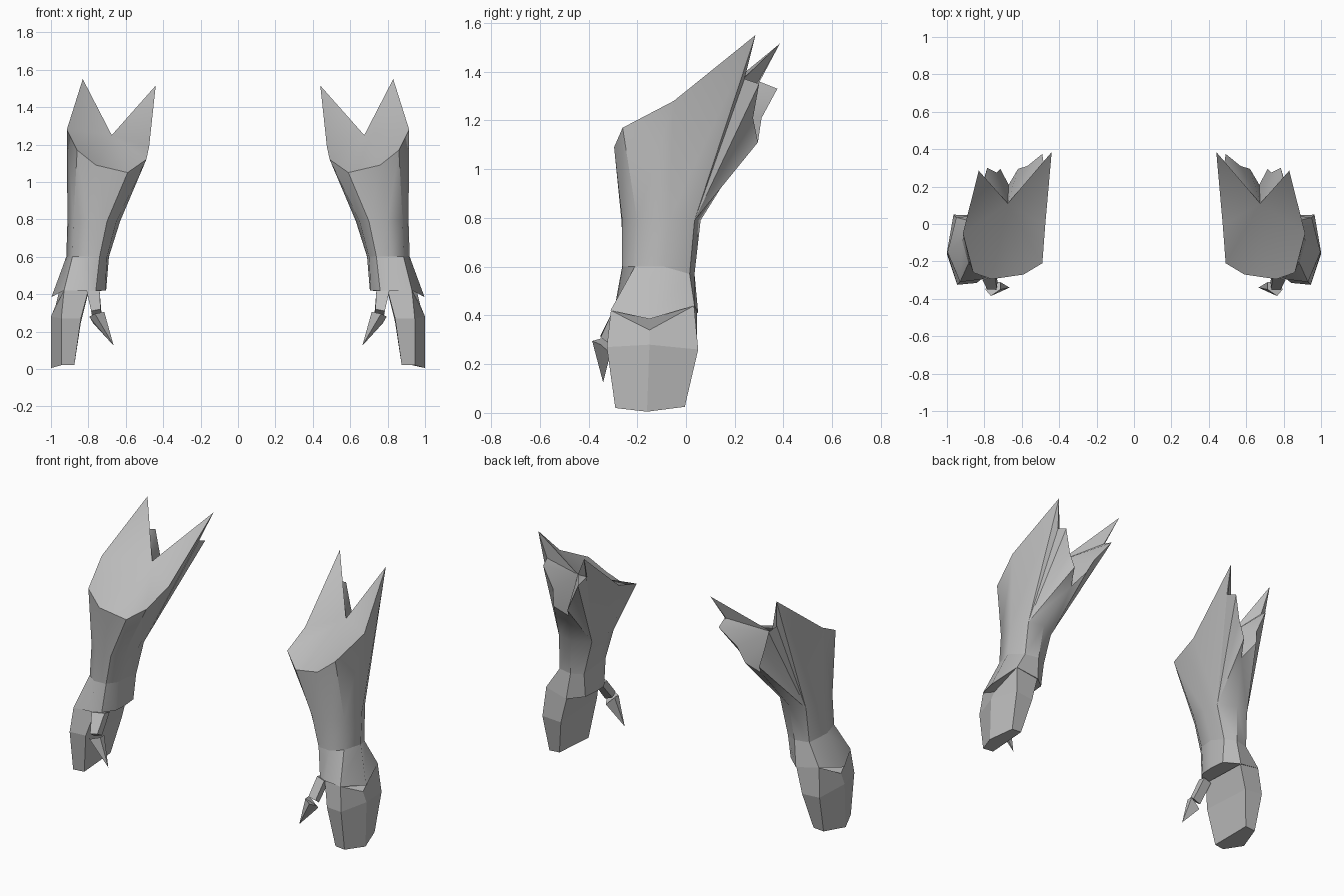
import bpy, bmesh

if "Cube" in bpy.data.objects:
    bpy.data.objects.remove(bpy.data.objects["Cube"])

grey = bpy.data.materials.new("plain_grey")
grey.diffuse_color = (0.5, 0.5, 0.5, 1)
grey.use_nodes = True
grey.node_tree.nodes["Principled BSDF"].inputs["Base Color"].default_value = grey.diffuse_color


def make_part(name, verts, faces, angle):
    """Mesh for the +x arm, mirrored to the -x arm."""
    mesh = bpy.data.meshes.new(name)
    mesh.from_pydata(verts, [], faces)
    bm = bmesh.new()
    bm.from_mesh(mesh)
    bmesh.ops.recalc_face_normals(bm, faces=bm.faces[:])
    bm.to_mesh(mesh)
    bm.free()
    mesh.materials.append(grey)
    ob = bpy.data.objects.new(name, mesh)
    bpy.context.collection.objects.link(ob)
    bpy.context.view_layer.objects.active = ob
    ob.select_set(True)
    if angle:
        bpy.ops.object.shade_smooth_by_angle(angle=angle)
    mod = ob.modifiers.new("mirror", 'MIRROR')
    mod.use_mirror_merge = False
    ob.select_set(False)
    return ob


def bridge(a, b, n):
    """Quads between two rings of n vertices starting at a and b."""
    return [(a + i, a + (i + 1) % n, b + (i + 1) % n, b + i) for i in range(n)]


def loft(name, rings, angle=0):
    n = len(rings[0])
    faces = [tuple(range(n)), tuple(range(n * (len(rings) - 1), n * len(rings)))]
    for k in range(len(rings) - 1):
        faces += bridge(k * n, (k + 1) * n, n)
    return make_part(name, [v for r in rings for v in r], faces, angle)


# Sleeve: collar outline with two tall points and a jagged rear cleft
collar = [(.915, -.05, 1.28), (.86, -.26, 1.17), (.76, -.295, 1.09),
          (.59, -.27, 1.05), (.49, -.21, 1.12), (.475, -.01, 1.19)]
inner_rim = [(.44, .385, 1.515), (.48, .30, 1.36), (.49, .375, 1.33),
             (.57, .31, 1.21), (.62, .295, 1.11)]
cleft_base = [(.67, .21, 1.03)]
outer_rim = [(.715, .295, 1.11), (.735, .275, 1.21), (.785, .30, 1.35),
             (.80, .24, 1.37), (.83, .285, 1.55)]
valley = (.675, .11, 1.25)
top = collar + inner_rim + cleft_base + outer_rim
nt = len(top)

# Sleeve rings below: mid forearm, wrist
forearm = [(.912, -.07), (.88, -.2), (.80, -.262), (.70, -.265), (.65, -.21),
           (.63, -.1), (.655, .0), (.76, .06), (.86, .035)]
wrist = [(.918, -.09), (.885, -.21), (.82, -.262), (.74, -.255), (.70, -.2),
         (.69, -.1), (.71, .0), (.78, .035), (.87, .015)]
forearm = [(x, y, .79) for x, y in forearm]
wrist = [(x, y, .6 if y < -.05 else .57) for x, y in wrist]
verts = top + [valley] + forearm + wrist
v, f, w = nt, nt + 1, nt + 10
faces = [(v, i, (i + 1) % nt) for i in range(nt)]                # cap and pleats
faces += [(i, i + 1, f + i + 1, f + i) for i in range(5)]        # front wall
faces += [(5, 6, f + 6, f + 5), (nt - 1, 0, f, f + 8)]           # side walls
faces += [(f + 6, i, i + 1) for i in range(6, 11)]               # inner leaf
faces += [(f + 8, i, i + 1) for i in range(11, 16)]              # outer leaf
faces += [(f + 6, 11, f + 7), (f + 7, 11, f + 8)]
faces += bridge(f, w, 9) + [tuple(range(w, w + 9))]
make_part("sleeve", verts, faces, .7)

# Flared cuff
cuff = [(.997, -.15, .385), (.93, -.31, .42), (.81, -.295, .42), (.76, -.27, .42),
        (.71, -.2, .42), (.705, -.12, .42), (.715, -.02, .42), (.80, .05, .41),
        (.95, .035, .44)]
loft("cuff", [wrist, cuff], .7)

# Flat mitten hand
loft("hand", [
    [(.80, -.28, .42), (.93, -.308, .42), (.975, -.15, .34), (.95, .033, .44), (.80, .045, .41)],
    [(.84, -.315, .27), (.945, -.325, .27), (1.0, -.15, .28), (.965, .05, .26), (.84, .045, .25)],
    [(.875, -.28, .02), (.945, -.29, .02), (1.0, -.16, .005), (.955, -.005, .025), (.885, -.005, .03)],
])

# Thumb stem and pointed thumb tip
loft("thumb_stem", [
    [(.81, -.30, .42), (.74, -.27, .42), (.74, -.22, .41), (.80, -.23, .40)],
    [(.785, -.35, .31), (.735, -.35, .32), (.73, -.31, .30), (.78, -.31, .28)],
])
tip = [(.715, -.31, .305), (.715, -.35, .305), (.765, -.385, .295),
       (.795, -.35, .28), (.775, -.31, .245), (.665, -.34, .125)]
make_part("thumb_tip", tip, [(0, 1, 2, 3, 4)] + [(i, (i + 1) % 5, 5) for i in range(5)], 0)
